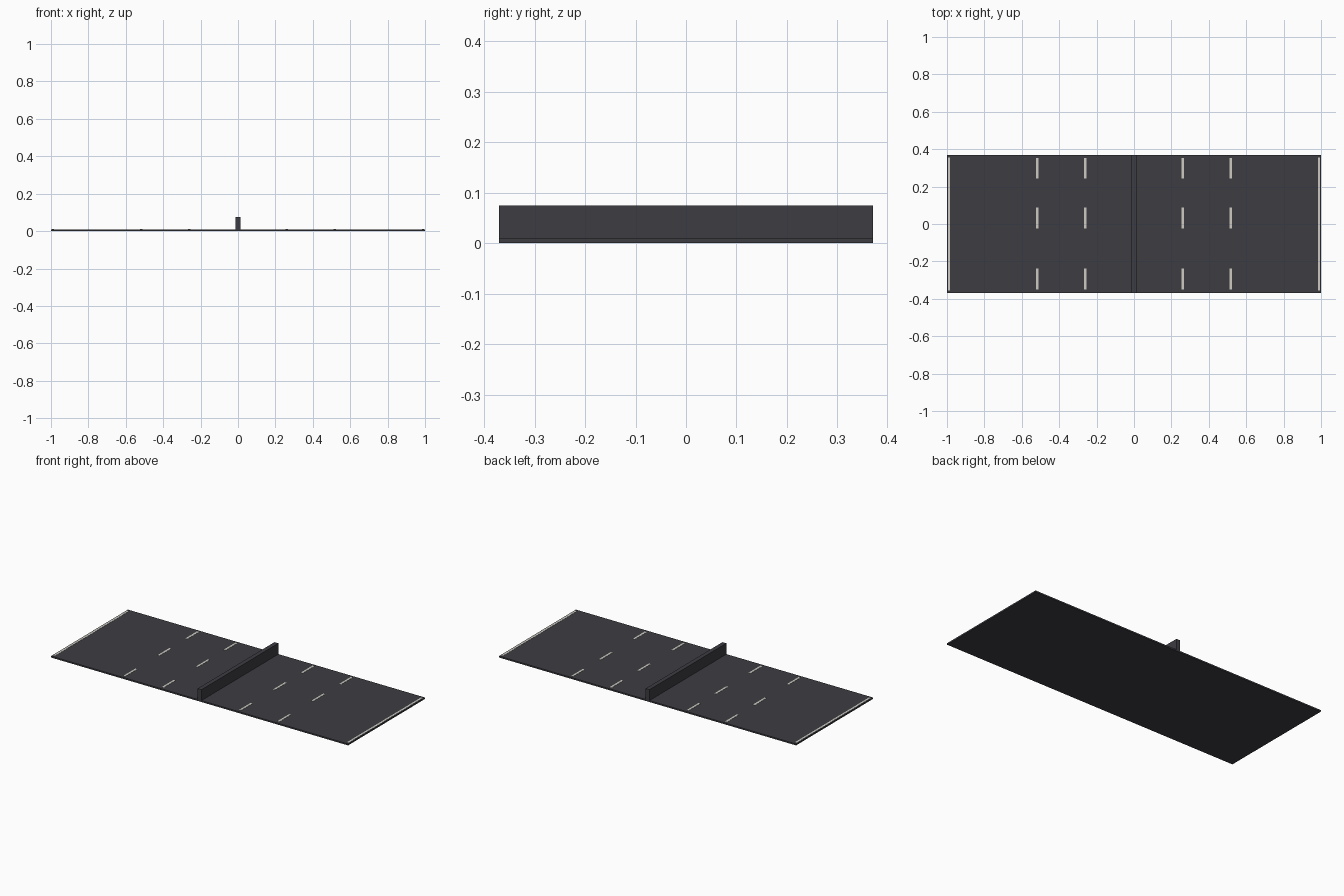
import bpy

cube = bpy.data.objects.get("Cube")
if cube:
    bpy.data.objects.remove(cube, do_unlink=True)


def material(name, colour):
    mat = bpy.data.materials.new(name)
    mat.use_nodes = True
    mat.diffuse_color = colour
    mat.node_tree.nodes["Principled BSDF"].inputs["Base Color"].default_value = colour
    return mat


def box(name, mat, x, y, z):
    """Box spanning the given (low, high) range on each axis."""
    spans = (x, y, z)
    bpy.ops.mesh.primitive_cube_add(size=1, location=[(a + b) / 2 for a, b in spans])
    obj = bpy.context.object
    obj.name = name
    obj.scale = [b - a for a, b in spans]
    bpy.ops.object.transform_apply(location=False, rotation=False, scale=True)
    obj.data.materials.append(mat)
    return obj


asphalt = material("dark asphalt", (0.047, 0.045, 0.054, 1))
paint = material("off white paint", (0.62, 0.60, 0.55, 1))

HALF_Y = 0.37
ROAD_TOP = 0.009
PAINT_Z = (ROAD_TOP - 0.001, ROAD_TOP + 0.001)

# Road slab and central barrier
box("road_slab", asphalt, (-1, 1), (-HALF_Y, HALF_Y), (0, ROAD_TOP))
box("central_barrier", asphalt, (-0.013, 0.013), (-HALF_Y, HALF_Y), (ROAD_TOP, 0.075))

# Painted lines on both carriageways
for side, label in ((1, "left"), (-1, "right")):
    def line(name, x, width, y):
        box(name, paint, (side * x - width / 2, side * x + width / 2), y, PAINT_Z)

    line(f"edge_line_{label}", 0.989, 0.012, (-0.355, 0.355))
    for lane, x in enumerate((0.26, 0.518), 1):
        for row, y in enumerate((-0.295, 0.032, 0.298), 1):
            line(f"lane_dash_{label}_{lane}_{row}", x, 0.013, (y - 0.056, y + 0.056))
